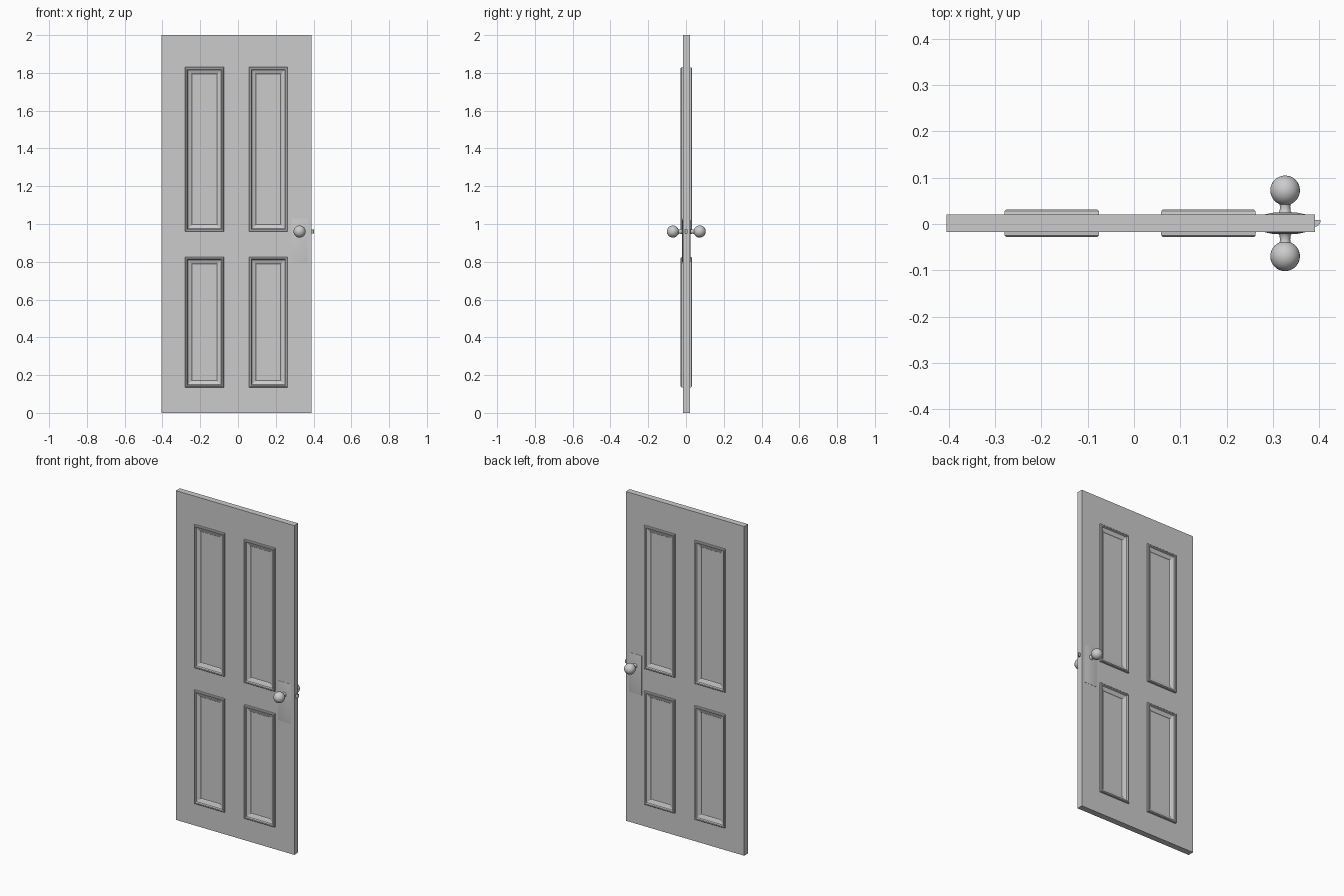
import bpy, bmesh, math
from mathutils import Matrix, Vector

cube = bpy.data.objects.get("Cube")
if cube:
    bpy.data.objects.remove(cube, do_unlink=True)

grey = bpy.data.materials.new("plain grey")
grey.use_nodes = True
grey.diffuse_color = (0.6, 0.6, 0.6, 1)
grey.node_tree.nodes["Principled BSDF"].inputs["Base Color"].default_value = (0.6, 0.6, 0.6, 1)

MID_Y, HALF = 0.0015, 0.0185      # centre plane and half thickness of the leaf
KNOB_X, KNOB_Z = 0.326, 0.96


def finish(name, bm, smooth=None):
    bmesh.ops.recalc_face_normals(bm, faces=bm.faces[:])
    mesh = bpy.data.meshes.new(name)
    bm.to_mesh(mesh)
    bm.free()
    mesh.materials.append(grey)
    obj = bpy.data.objects.new(name, mesh)
    bpy.context.collection.objects.link(obj)
    if smooth:
        bpy.ops.object.select_all(action='DESELECT')
        bpy.context.view_layer.objects.active = obj
        obj.select_set(True)
        bpy.ops.object.shade_smooth_by_angle(angle=math.radians(smooth))
    return obj


# Door leaf: a slab cut along the panel borders
bm = bmesh.new()
bmesh.ops.create_cube(bm, size=1, matrix=Matrix.Translation((-0.0075, MID_Y, 1))
                      @ Matrix.Diagonal((0.795, 2 * HALF, 2, 1)))
cols, rows = [(-0.28, -0.075), (0.058, 0.263)], [(0.135, 0.825), (0.96, 1.83)]
for axis, spans in ((Vector((1, 0, 0)), cols), (Vector((0, 0, 1)), rows)):
    for value in sum(spans, ()):
        bmesh.ops.bisect_plane(bm, geom=bm.verts[:] + bm.edges[:] + bm.faces[:],
                               plane_co=axis * value, plane_no=axis)


def in_panel(face):
    c = face.calc_center_median()
    return (abs(face.normal.y) > 0.9 and any(a < c.x < b for a, b in cols)
            and any(a < c.z < b for a, b in rows))


# Moulding around each panel: crest, slope inward, then the flat field
bm.normal_update()
panels = [f for f in bm.faces if in_panel(f)]
for width, depth in ((0.001, 0.008), (0.003, 0.003), (0.007, 0), (0.004, -0.007),
                     (0.019, -0.007), (0.003, -0.004)):
    bmesh.ops.inset_individual(bm, faces=panels, thickness=width, depth=depth,
                               use_even_offset=True)
finish("door_leaf", bm)

# Knob, neck and lock plate on both sides
knob_profile = [(0.015, 0.022), (0.012, 0.026), (0.011, 0.036), (0.012, 0.041)]
knob_profile += [(0.032 * math.sin(a), 0.071 - 0.032 * math.cos(a))
                 for a in (math.radians(25 + 155 * i / 14) for i in range(15))]
for side, label in ((-1, "front"), (1, "back")):
    bm = bmesh.new()
    verts = [bm.verts.new((KNOB_X + r, MID_Y + side * y, KNOB_Z)) for r, y in knob_profile]
    edges = [bm.edges.new(pair) for pair in zip(verts, verts[1:])]
    bmesh.ops.spin(bm, geom=verts + edges, cent=(KNOB_X, MID_Y, KNOB_Z), axis=(0, 1, 0),
                   angle=math.tau, steps=28, use_duplicate=False)
    bmesh.ops.remove_doubles(bm, verts=bm.verts[:], dist=0.0001)
    finish(label + "_knob", bm, 40)

    bm = bmesh.new()
    loops = []
    for inset, y in ((0, HALF - 0.002), (0, HALF + 0.001), (0.02, HALF + 0.005)):
        x0, x1, z0, z1 = 0.283 + inset, 0.369 - inset, 0.79 + inset, 1.03 - inset
        loops.append([bm.verts.new((x, MID_Y + side * y, z))
                      for x, z in ((x0, z0), (x1, z0), (x1, z1), (x0, z1))])
    for low, high in zip(loops, loops[1:]):
        for i in range(4):
            j = (i + 1) % 4
            bm.faces.new((low[i], low[j], high[j], high[i]))
    bm.faces.new(loops[0])
    bm.faces.new(loops[-1])
    finish(label + "_lock_plate", bm, 40)

# Latch bolt with a curved striking face on the edge of the door
bm = bmesh.new()
outline = [(0.385, -0.006), (0.385, 0.009), (0.403, 0.009)]
outline += [(0.39 + 0.013 * math.cos(a), 0.009 - 0.015 * math.sin(a))
            for a in (math.radians(18 * i) for i in range(1, 6))]
base = bm.faces.new([bm.verts.new((x, y, 0.95)) for x, y in outline])
top = bmesh.ops.extrude_face_region(bm, geom=[base])["geom"]
bmesh.ops.translate(bm, vec=(0, 0, 0.02),
                    verts=[v for v in top if isinstance(v, bmesh.types.BMVert)])
finish("latch_bolt", bm, 40)
